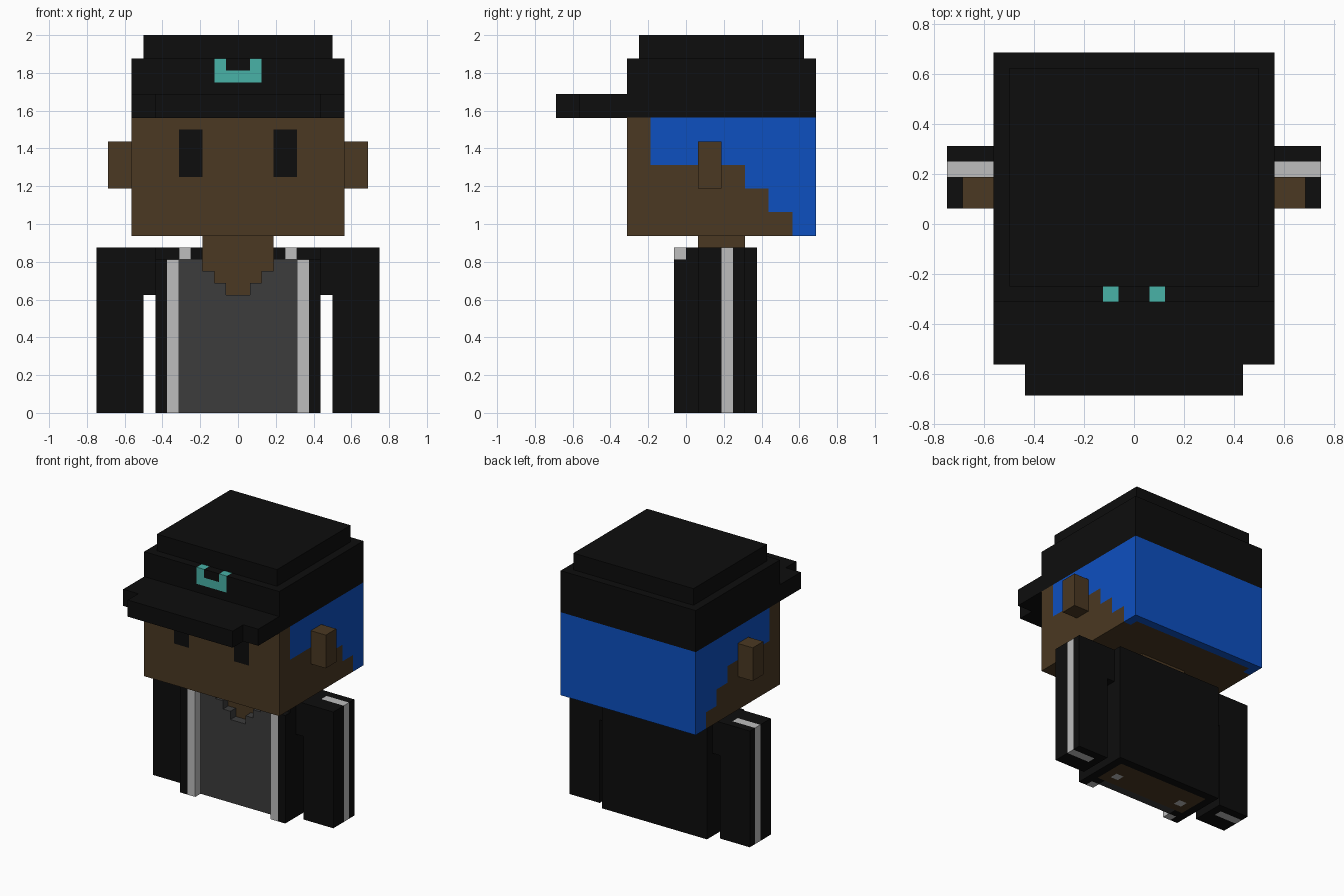
import bpy
import bmesh
from itertools import product
from mathutils import Vector

U = 1 / 16  # edge of one building block

if "Cube" in bpy.data.objects:
    bpy.data.objects.remove(bpy.data.objects["Cube"])

COLOURS = {
    "black": (0.004, 0.004, 0.004),
    "skin_brown": (0.069, 0.040, 0.016),
    "hair_blue": (0.004, 0.08, 0.53),
    "badge_teal": (0.065, 0.445, 0.39),
    "trim_light_grey": (0.51, 0.51, 0.51),
    "shirt_dark_grey": (0.045, 0.045, 0.045),
}
MATS = {}
for label, rgb in COLOURS.items():
    mat = bpy.data.materials.new(label)
    mat.use_nodes = True
    mat.diffuse_color = (*rgb, 1)
    bsdf = mat.node_tree.nodes["Principled BSDF"]
    bsdf.inputs["Base Color"].default_value = (*rgb, 1)
    bsdf.inputs["Roughness"].default_value = 0.9
    MATS[label] = mat
BLACK, SKIN, HAIR, TEAL, TRIM, SHIRT = COLOURS


def part(name, boxes, sides=(1, -1)):
    """Fill blocks box by box (later boxes repaint or, with None, carve),
    mirrored over the given sides, and skin the result with faces."""
    cells = {}
    for (x0, x1), (y0, y1), (z0, z1), colour in boxes:
        for x, y, z in product(range(x0, x1), range(y0, y1), range(z0, z1)):
            for s in sides:
                key = (x if s > 0 else -1 - x, y, z)
                if colour is None:
                    cells.pop(key, None)
                else:
                    cells[key] = colour

    used = sorted(set(cells.values()))
    mesh = bpy.data.meshes.new(name)
    for colour in used:
        mesh.materials.append(MATS[colour])

    bm = bmesh.new()
    corners = {}

    def corner(p):
        key = tuple(round(c) for c in p)
        if key not in corners:
            corners[key] = bm.verts.new(Vector(key) * U)
        return corners[key]

    # One quad wherever a filled block meets empty space
    for cell, colour in cells.items():
        base = Vector(cell)
        for axis, step in product(range(3), (1, -1)):
            n = Vector((0, 0, 0))
            n[axis] = step
            if tuple(round(c) for c in base + n) in cells:
                continue
            a, b = Vector((0, 0, 0)), Vector((0, 0, 0))
            a[(axis + 1) % 3] = 1
            b[(axis + 2) % 3] = 1
            o = base + n if step > 0 else base
            loop = [o, o + a, o + a + b, o + b][::step]
            face = bm.faces.new([corner(p) for p in loop])
            face.material_index = used.index(colour)

    # Merge flat areas, keeping the colour borders
    bmesh.ops.dissolve_limit(bm, angle_limit=0.01, verts=bm.verts[:],
                             edges=bm.edges[:], delimit={"MATERIAL"})
    bm.to_mesh(mesh)
    bm.free()
    obj = bpy.data.objects.new(name, mesh)
    bpy.context.collection.objects.link(obj)
    return obj


# Head: skin, hair stepping down to the nape, eyes
hair_steps = [(-3, 21), (5, 19), (7, 17), (9, 15)]
part("head",
     [((0, 9), (-5, 11), (15, 25), SKIN)]
     + [((8, 9), (y, 11), (z, 25), HAIR) for y, z in hair_steps]
     + [((0, 9), (10, 11), (15, 25), HAIR),
        ((3, 5), (-5, -4), (20, 24), BLACK)])

# Cap with U-shaped badge, then its visor
part("cap", [
    ((0, 9), (-5, 11), (25, 30), BLACK),
    ((0, 8), (-4, 10), (30, 32), BLACK),
    ((0, 2), (-5, -4), (28, 30), TEAL),
    ((0, 1), (-5, -4), (29, 30), BLACK),
])
part("cap_visor", [
    ((0, 9), (-9, -5), (25, 27), BLACK),
    ((0, 7), (-11, -9), (25, 27), BLACK),
])

# Torso: open jacket over a shirt with a stepped V neckline
part("torso", [
    ((0, 7), (0, 6), (0, 14), BLACK),
    ((0, 6), (1, 5), (0, 13), SKIN),
    ((0, 3), (1, 5), (13, 15), SKIN),
    ((0, 5), (0, 1), (0, 13), SHIRT),
    ((0, 3), (0, 1), (12, 14), None),
    ((0, 2), (0, 1), (11, 12), None),
    ((0, 1), (0, 1), (10, 11), None),
    ((6, 7), (-1, 0), (0, 13), BLACK),
    ((5, 6), (-1, 0), (0, 13), TRIM),
    ((4, 5), (-1, 0), (13, 14), TRIM),
    ((4, 5), (2, 3), (0, 1), TRIM),
])

# Ears and striped sleeves, one object per side
for side, s in (("left", 1), ("right", -1)):
    part(side + "_ear", [((9, 11), (1, 3), (19, 23), SKIN)], (s,))
    part(side + "_arm", [
        ((8, 12), (1, 5), (0, 14), BLACK),
        ((7, 8), (1, 5), (10, 14), BLACK),
        ((9, 12), (3, 4), (0, 14), TRIM),
    ], (s,))
